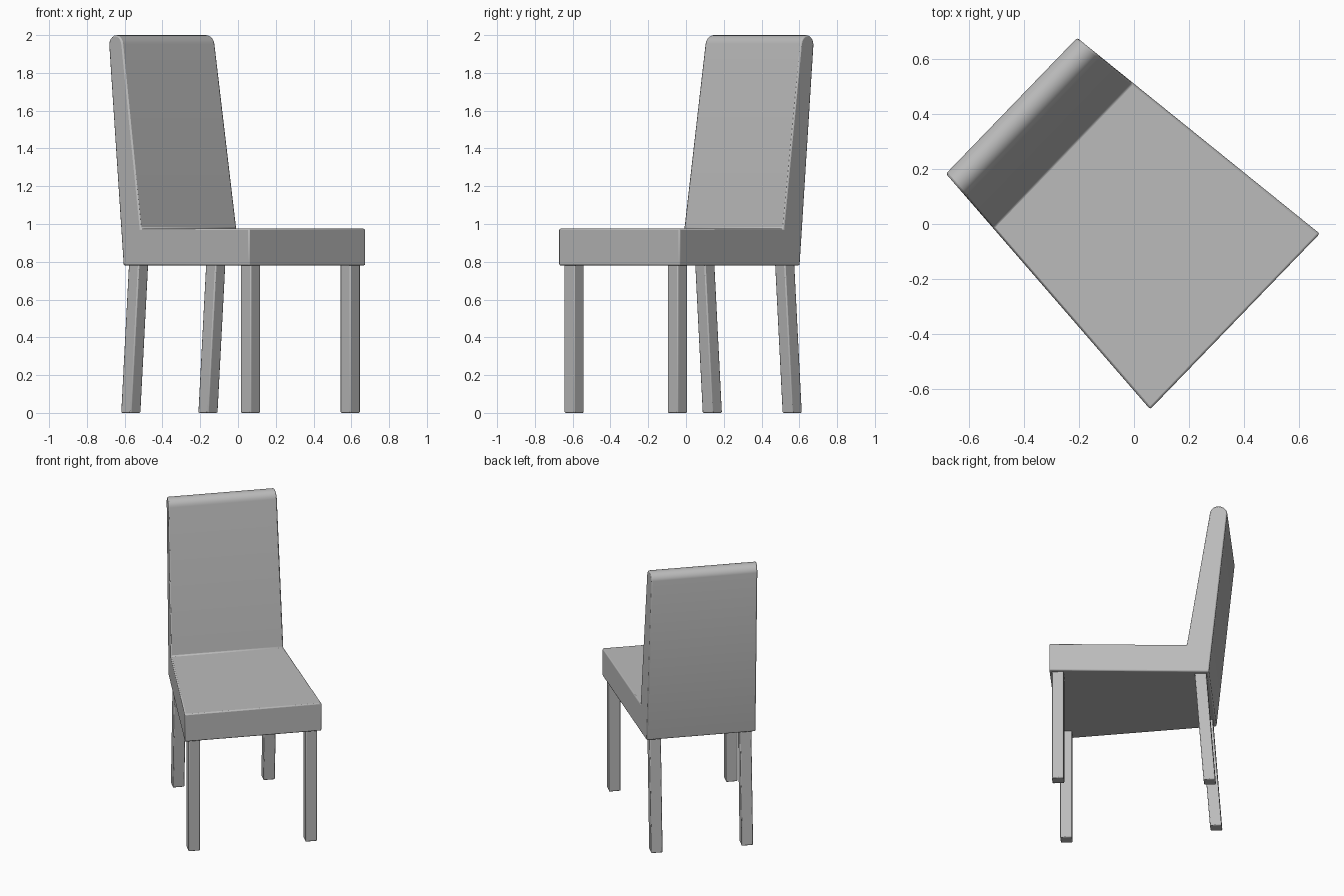
import bpy, bmesh, math
from mathutils import Matrix

cube = bpy.data.objects.get("Cube")
if cube:
    bpy.data.objects.remove(cube, do_unlink=True)

# Single upholstery colour
grey = bpy.data.materials.new("plain grey")
grey.use_nodes = True
colour = (0.5, 0.5, 0.5, 1)
grey.diffuse_color = colour
grey.node_tree.nodes["Principled BSDF"].inputs["Base Color"].default_value = colour

# Chair is modelled facing -y, then turned on the floor
TURN = Matrix.Rotation(math.radians(46), 4, "Z")


def half_width(depth):
    """Half the body width, tapering from the front to the back."""
    return 0.399 - 0.089 * depth


def finish(name, bm, bevel):
    bmesh.ops.recalc_face_normals(bm, faces=bm.faces)
    mesh = bpy.data.meshes.new(name)
    bm.to_mesh(mesh)
    bm.free()
    mesh.materials.append(grey)
    obj = bpy.data.objects.new(name, mesh)
    obj.matrix_world = TURN
    bpy.context.collection.objects.link(obj)
    mod = obj.modifiers.new("soft edges", "BEVEL")
    mod.width = bevel
    mod.segments = 2
    mod.limit_method = "ANGLE"
    mod.angle_limit = math.radians(35)
    bpy.ops.object.select_all(action="DESELECT")
    obj.select_set(True)
    bpy.context.view_layer.objects.active = obj
    bpy.ops.object.shade_smooth_by_angle(angle=math.radians(40))
    return obj


# Seat and backrest: one L-shaped side profile with a rounded top
profile = [(-0.503, 0.78), (0.0, 0), (0.0, 0)][:1]
profile = [(0.503, 0.78), (-0.511, 0.78), (-0.511, 0.975), (0.363, 0.975)]
for i in range(11):
    a = math.radians(172 - 166 * i / 10)
    profile.append((0.565 + 0.055 * math.cos(a), 1.945 + 0.055 * math.sin(a)))

bm = bmesh.new()
sides = [[bm.verts.new((s * half_width(y), y, z)) for y, z in profile] for s in (-1, 1)]
for side in sides:
    bm.faces.new(side)
count = len(profile)
for i in range(count):
    j = (i + 1) % count
    bm.faces.new((sides[0][i], sides[0][j], sides[1][j], sides[1][i]))
finish("seat_and_backrest", bm, 0.008)


# Legs: square posts, the back pair raked outward
def leg(name, x, y_top, y_foot):
    bm = bmesh.new()
    bmesh.ops.create_cube(bm, size=1)
    for v in bm.verts:
        y = y_top if v.co.z > 0 else y_foot
        v.co = (x + v.co.x * 0.075, y + v.co.y * 0.075, 0.785 if v.co.z > 0 else 0)
    finish(name, bm, 0.006)


for side, s in (("left", 1), ("right", -1)):
    leg("front_leg_" + side, s * 0.38, -0.459, -0.459)
    leg("back_leg_" + side, s * 0.294, 0.448, 0.505)
